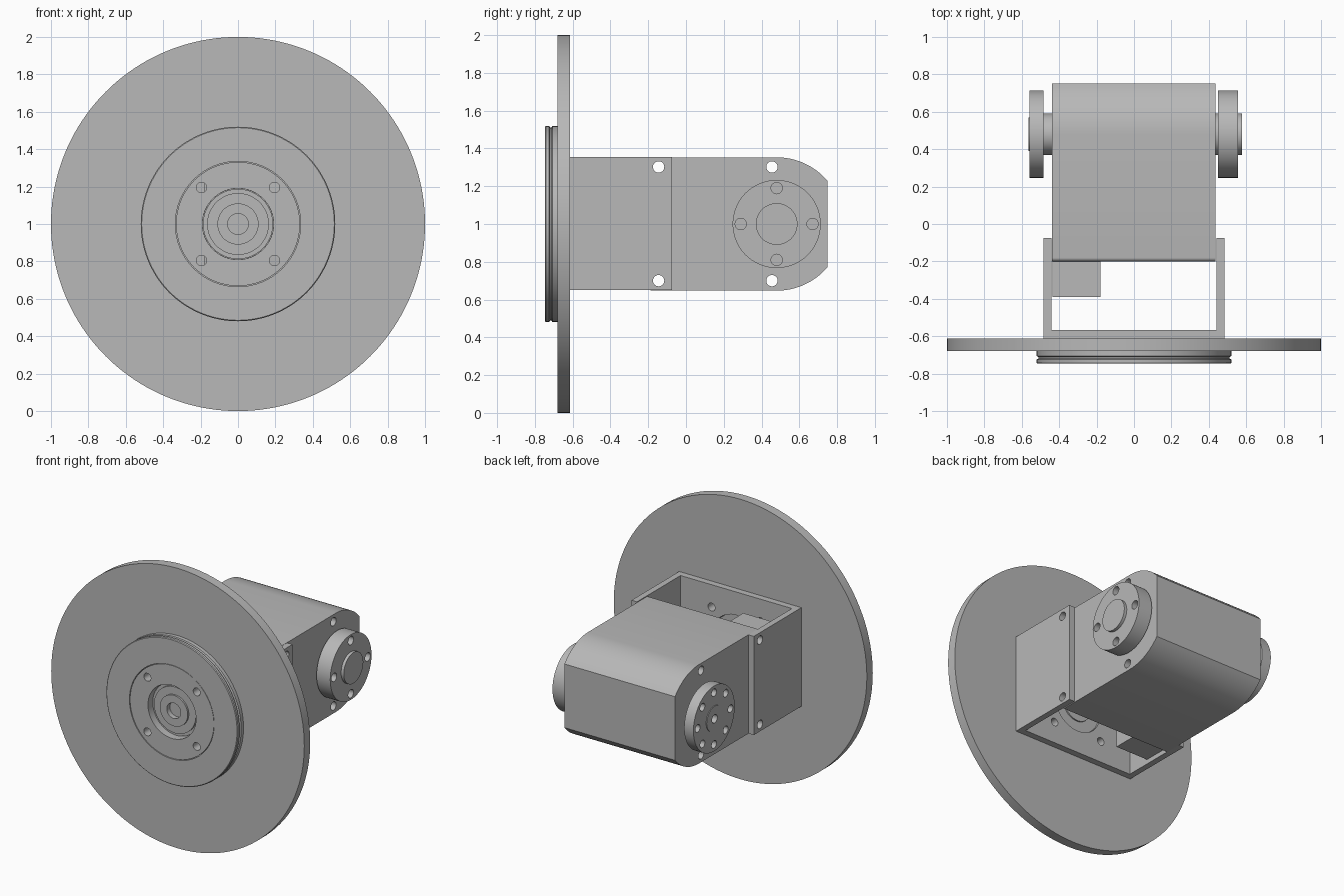
import bpy, bmesh, math
from mathutils import Matrix, Vector

cube = bpy.data.objects.get("Cube")
if cube:
    bpy.data.objects.remove(cube, do_unlink=True)

grey = bpy.data.materials.new("plain grey")
grey.use_nodes = True
GREY = (0.48, 0.48, 0.48, 1)
grey.diffuse_color = GREY
grey.node_tree.nodes["Principled BSDF"].inputs["Base Color"].default_value = GREY

MID = 1.0        # height of every axis
AXLE_Y = 0.48    # output axle position


def finish(name, bm):
    bmesh.ops.recalc_face_normals(bm, faces=bm.faces)
    mesh = bpy.data.meshes.new(name)
    bm.to_mesh(mesh)
    bm.free()
    mesh.materials.append(grey)
    obj = bpy.data.objects.new(name, mesh)
    bpy.context.collection.objects.link(obj)
    return obj


def select(obj):
    bpy.ops.object.select_all(action='DESELECT')
    obj.select_set(True)
    bpy.context.view_layer.objects.active = obj


def lathe(name, profile, axis, closed=False, steps=96):
    """Turn (radius, position) points about the front axis (Y) or the axle (X)."""
    bm = bmesh.new()
    center = Vector((0, 0, MID)) if axis == 'Y' else Vector((0, AXLE_Y, MID))
    direction = Vector((0, 1, 0)) if axis == 'Y' else Vector((1, 0, 0))
    verts = [bm.verts.new(center + direction * p + Vector((0, 0, r))) for r, p in profile]
    edges = [bm.edges.new(pair) for pair in zip(verts, verts[1:])]
    if closed:
        edges.append(bm.edges.new((verts[-1], verts[0])))
    bmesh.ops.spin(bm, geom=verts + edges, cent=center, axis=direction,
                   angle=math.tau, steps=steps, use_merge=True)
    bmesh.ops.remove_doubles(bm, verts=bm.verts, dist=0.0001)
    return finish(name, bm)


def prism(name, outline, low, high, axis):
    """Extrude an outline: (y, z) along X, or (x, y) along Z."""
    bm = bmesh.new()
    place = (lambda p: (low, p[0], p[1])) if axis == 'X' else (lambda p: (p[0], p[1], low))
    face = bm.faces.new([bm.verts.new(place(p)) for p in outline])
    new = bmesh.ops.extrude_face_region(bm, geom=[face])["geom"]
    depth = high - low
    bmesh.ops.translate(bm, verts=[g for g in new if isinstance(g, bmesh.types.BMVert)],
                        vec=(depth, 0, 0) if axis == 'X' else (0, 0, depth))
    return finish(name, bm)


def drill(obj, centers, radius, depth, axis):
    """Cut round holes along X or Y."""
    bm = bmesh.new()
    turn = Matrix.Rotation(math.pi / 2, 4, 'Y' if axis == 'X' else 'X')
    for c in centers:
        bmesh.ops.create_cone(bm, cap_ends=True, segments=32, radius1=radius, radius2=radius,
                              depth=depth, matrix=Matrix.Translation(c) @ turn)
    cutter = finish("hole_cutter", bm)
    cutter.hide_render = True
    select(obj)
    mod = obj.modifiers.new("holes", 'BOOLEAN')
    mod.operation, mod.solver, mod.object = 'DIFFERENCE', 'EXACT', cutter
    bpy.ops.object.modifier_apply(modifier=mod.name)
    bpy.data.objects.remove(cutter, do_unlink=True)


def ring(count, radius, start=0.0):
    return [(radius * math.cos(start + math.tau * i / count),
             radius * math.sin(start + math.tau * i / count)) for i in range(count)]


def arc(cy, cz, r, a0, a1, n):
    angles = [math.radians(a0 + (a1 - a0) * i / n) for i in range(n + 1)]
    return [(cy + r * math.cos(a), cz + r * math.sin(a)) for a in angles]


# Large front disc
BORE = 0.19
wheel = lathe("large_disc", [(BORE, -0.68), (1, -0.68), (1, -0.613), (BORE, -0.613)],
              'Y', closed=True, steps=160)

# Grooved plate on the disc and the mounting flange set into it
plate = lathe("grooved_plate", [
    (0.335, -0.68), (0.335, -0.747), (0.515, -0.747), (0.52, -0.742), (0.52, -0.724),
    (0.51, -0.719), (0.51, -0.712), (0.52, -0.707), (0.52, -0.68)], 'Y', closed=True)
flange = lathe("mounting_flange", [
    (BORE, -0.68), (BORE, -0.745), (0.331, -0.745), (0.331, -0.68)], 'Y', closed=True)

# Stepped hub in the middle of the disc
hub = lathe("center_hub", [
    (0.055, -0.725), (0.11, -0.725), (0.11, -0.712), (0.165, -0.712), (0.165, -0.695),
    (0.187, -0.695), (0.187, -0.58), (0.11, -0.58), (0.11, -0.57), (0.055, -0.57),
    (0.055, -0.6), (0, -0.6), (0, -0.69), (0.055, -0.69)], 'Y', closed=True)

# U-shaped bracket behind the disc
OUT, INN = 0.483, 0.44
bracket = prism("u_bracket", [
    (-OUT, -0.613), (OUT, -0.613), (OUT, -0.075), (INN, -0.075),
    (INN, -0.567), (-INN, -0.567), (-INN, -0.075), (-OUT, -0.075)], 0.65, 1.355, 'Z')
drill(bracket, [(0, -0.59, MID)], BORE, 0.2, 'Y')

# Motor body with a rounded and flattened back end
RAD = 0.353
cut = math.degrees(math.acos((0.75 - AXLE_Y) / RAD))
outline = (arc(-0.18, MID - RAD + 0.02, 0.02, 180, 270, 6)
           + arc(AXLE_Y, MID, RAD, -90, -cut, 16)
           + arc(AXLE_Y, MID, RAD, cut, 90, 16)
           + arc(-0.18, MID + RAD - 0.02, 0.02, 90, 180, 6))
body = prism("motor_body", outline, -0.438, 0.436, 'X')

# Block on the front of the motor body
block = prism("connector_block", [(-0.437, -0.39), (-0.18, -0.39), (-0.18, -0.19), (-0.437, -0.19)],
              0.68, 1.32, 'Z')

# Bolt holes through the flange stack and along the side walls
front_bolts = [(x, -0.65, MID + z) for x, z in ring(4, 0.276, math.pi / 4)]
for part in (wheel, flange, bracket):
    drill(part, front_bolts, 0.028, 0.3, 'Y')
side_bolts = [(0, y, MID + z) for y in (-0.145, 0.455) for z in (-0.3, 0.302)]
for part in (bracket, body):
    drill(part, side_bolts, 0.03, 1.2, 'X')

# Idler wheel on the left end of the axle
idler = lathe("left_idler_wheel", [
    (0, 0.43), (0.11, 0.43), (0.11, 0.448), (0.233, 0.448), (0.233, 0.556),
    (0.11, 0.556), (0.11, 0.577), (0, 0.577)], 'X')
drill(idler, [(0.53, AXLE_Y + y, MID + z) for y, z in ring(4, 0.19)], 0.03, 0.12, 'X')

# Drive wheel on the right end of the axle
drive = lathe("right_drive_wheel", [
    (0, -0.43), (0.11, -0.43), (0.11, -0.485), (0.233, -0.485), (0.233, -0.558),
    (0.09, -0.558), (0.09, -0.563), (0.03, -0.563), (0.03, -0.52), (0, -0.52)], 'X')
drill(drive, [(-0.52, AXLE_Y + y, MID + z) for y, z in ring(8, 0.185)], 0.027, 0.12, 'X')

# Smooth the round walls and keep the edges crisp
for part in (wheel, plate, flange, hub, bracket, body, block, idler, drive):
    select(part)
    bpy.ops.object.shade_smooth_by_angle(angle=math.radians(25))
